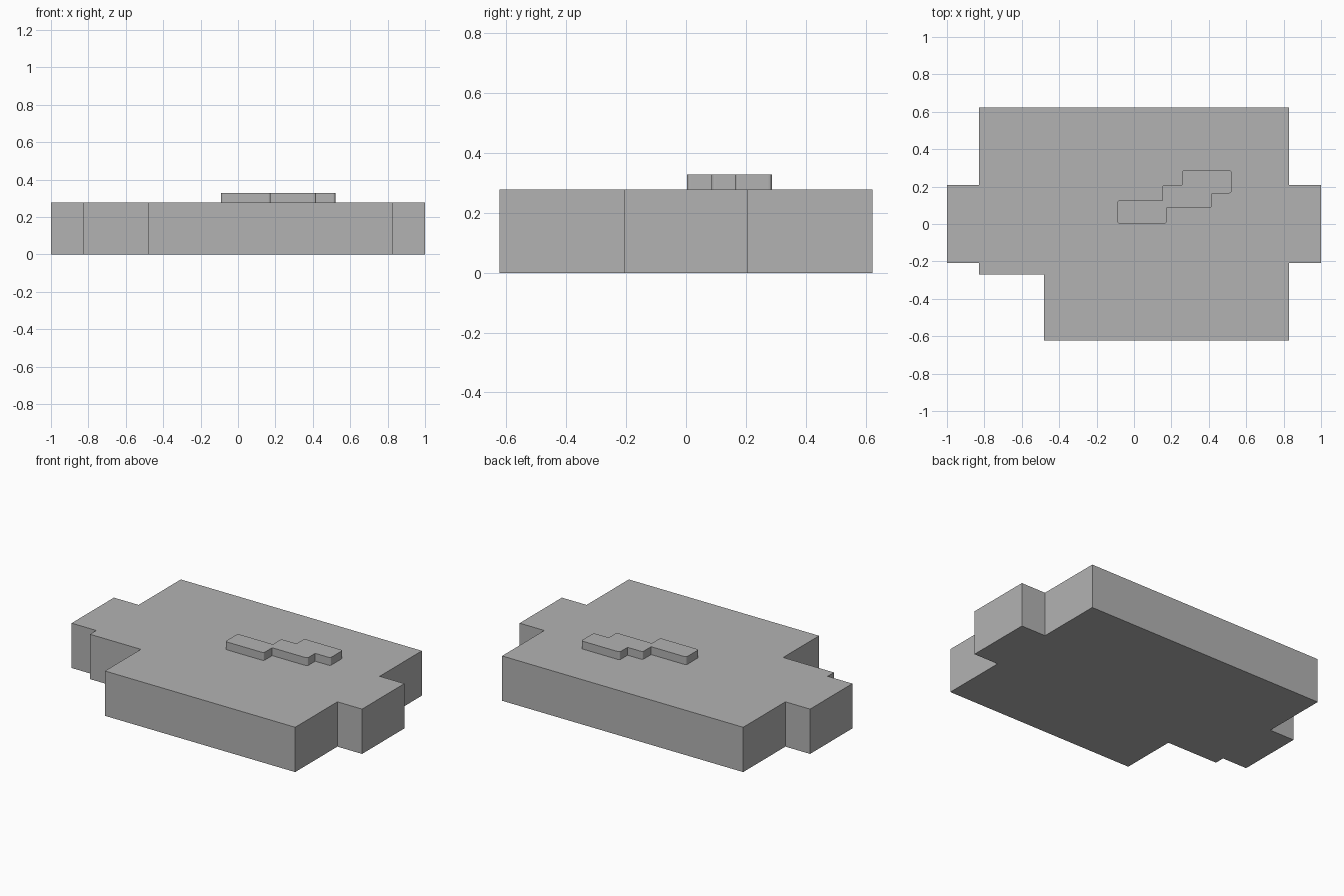
import bpy
import bmesh
from mathutils import Vector

cube = bpy.data.objects.get("Cube")
if cube:
    bpy.data.objects.remove(cube, do_unlink=True)

grey = bpy.data.materials.new("plain_grey")
grey.use_nodes = True
colour = (0.45, 0.45, 0.45, 1)
grey.diffuse_color = colour
grey.node_tree.nodes["Principled BSDF"].inputs["Base Color"].default_value = colour


def rounded(points, radius, steps=3):
    """Round the convex corners of a counter-clockwise outline."""
    result = []
    count = len(points)
    for i, point in enumerate(points):
        corner = Vector(point)
        before = (Vector(points[i - 1]) - corner).normalized()
        after = (Vector(points[(i + 1) % count]) - corner).normalized()
        if after.cross(before) <= 0:
            result.append(corner)
            continue
        start, end = corner + before * radius, corner + after * radius
        centre = start + after * radius
        for k in range(steps + 1):
            arm = (start - centre).lerp(end - centre, k / steps)
            result.append(centre + arm.normalized() * radius)
    return result


def extrude_outline(name, points, bottom, top):
    """Turn a flat outline into a solid slab."""
    bm = bmesh.new()
    face = bm.faces.new([bm.verts.new((p[0], p[1], bottom)) for p in points])
    moved = bmesh.ops.extrude_face_region(bm, geom=[face], use_keep_orig=True)
    verts = [g for g in moved["geom"] if isinstance(g, bmesh.types.BMVert)]
    bmesh.ops.translate(bm, verts=verts, vec=(0, 0, top - bottom))
    bmesh.ops.recalc_face_normals(bm, faces=bm.faces)
    mesh = bpy.data.meshes.new(name)
    bm.to_mesh(mesh)
    bm.free()
    mesh.materials.append(grey)
    obj = bpy.data.objects.new(name, mesh)
    bpy.context.collection.objects.link(obj)
    return obj


# Main slab: side tabs at both ends and a notch in the front right corner
side, tab, depth, half_tab = 0.83, 1.0, 0.623, 0.208
notch_x, notch_y = -0.48, -0.27
body_outline = [
    (notch_x, -depth), (side, -depth),
    (side, -half_tab), (tab, -half_tab), (tab, half_tab), (side, half_tab),
    (side, depth), (-side, depth),
    (-side, half_tab), (-tab, half_tab), (-tab, -half_tab), (-side, -half_tab),
    (-side, notch_y), (notch_x, notch_y),
]
height = 0.279
extrude_outline("body", body_outline, 0, height)

# Raised stepped pad: three overlapping bars joined into one outline
width, length = 0.265, 0.123
(ax, ay), (bx, by), (cx, cy) = (-0.09, 0.003), (0.152, 0.086), (0.256, 0.164)
pad_outline = [
    (ax, ay), (ax + width, ay), (ax + width, by),
    (bx + width, by), (bx + width, cy), (cx + width, cy),
    (cx + width, cy + length), (cx, cy + length), (cx, by + length),
    (bx, by + length), (bx, ay + length), (ax, ay + length),
]
extrude_outline("stepped_pad", rounded(pad_outline, 0.012), height, 0.328)
